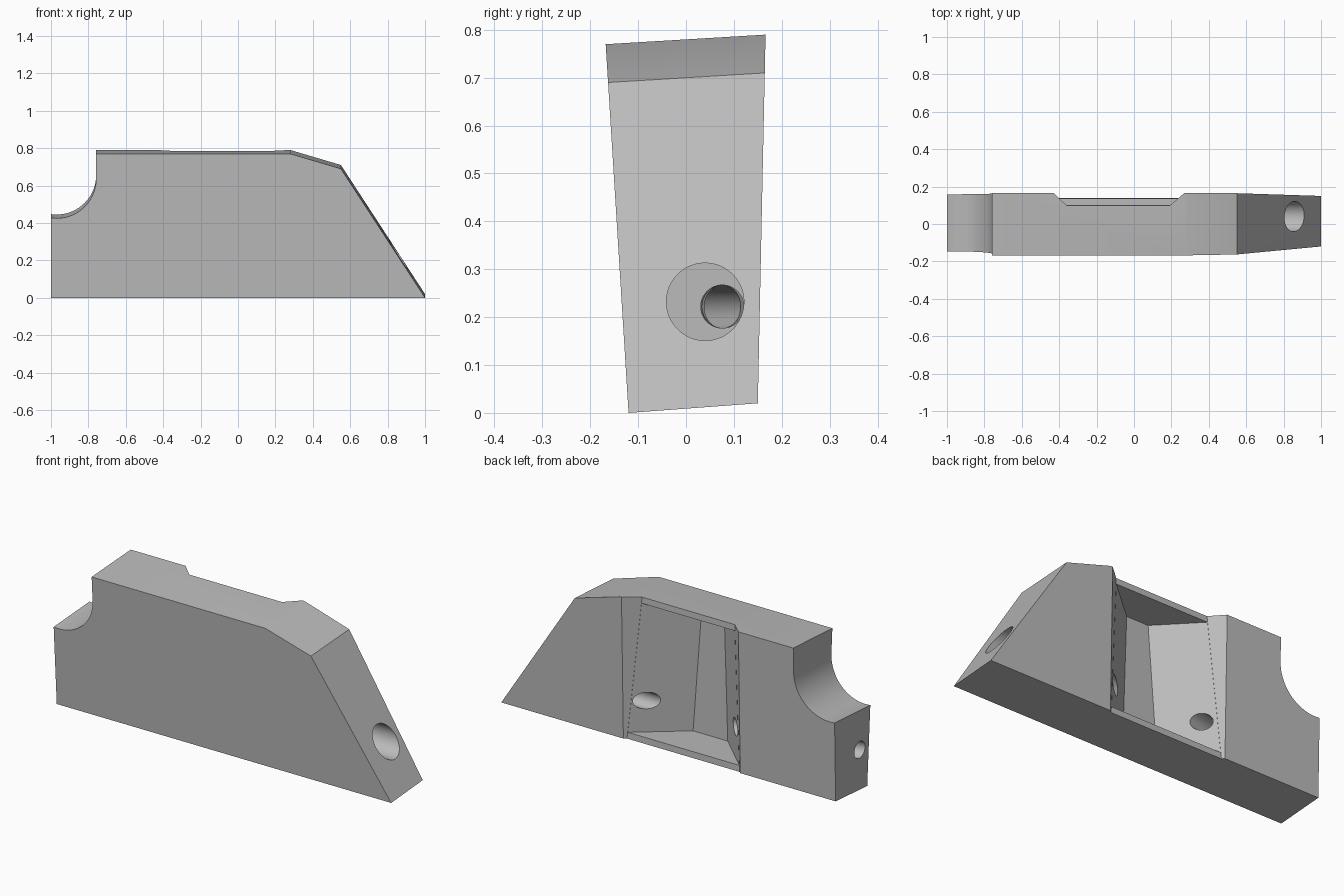
import bpy, bmesh, math
from mathutils import Vector

cube = bpy.data.objects.get("Cube")
if cube:
    bpy.data.objects.remove(cube, do_unlink=True)

grey = bpy.data.materials.new("plain_grey")
grey.use_nodes = True
grey.diffuse_color = (0.5, 0.5, 0.5, 1)
grey.node_tree.nodes["Principled BSDF"].inputs["Base Color"].default_value = (0.5, 0.5, 0.5, 1)


def add_object(name, bm):
    bmesh.ops.recalc_face_normals(bm, faces=bm.faces)
    mesh = bpy.data.meshes.new(name)
    bm.to_mesh(mesh)
    bm.free()
    mesh.materials.append(grey)
    obj = bpy.data.objects.new(name, mesh)
    bpy.context.collection.objects.link(obj)
    return obj


def loft(name, first, last):
    """Solid between two matching outlines."""
    bm = bmesh.new()
    a = [bm.verts.new(p) for p in first]
    b = [bm.verts.new(p) for p in last]
    bm.faces.new(a)
    bm.faces.new(b)
    for i in range(len(a)):
        j = (i + 1) % len(a)
        bm.faces.new((a[i], a[j], b[j], b[i]))
    return add_object(name, bm)


def rod(name, start, end, radius):
    """Cylinder between two points."""
    start, end = Vector(start), Vector(end)
    axis = end - start
    bm = bmesh.new()
    bmesh.ops.create_cone(bm, cap_ends=True, segments=48, radius1=radius,
                          radius2=radius, depth=axis.length)
    obj = add_object(name, bm)
    obj.rotation_mode = 'QUATERNION'
    obj.rotation_quaternion = axis.to_track_quat('Z', 'Y')
    obj.location = (start + end) / 2
    return obj


def back_y(z):
    return 0.15 + 0.021 * z


def trapezoid(z, floor_y, inset=0.0, tilt=0.0, outer=0.1):
    """Section of the pocket, narrowing towards the front."""
    points = []
    for y in (back_y(z) + outer, floor_y):
        depth = back_y(z) - y
        right = (0.27 - 1.17 * depth - inset, y, z + tilt * y)
        left = (-0.43 + 1.03 * depth + inset, y, z + tilt * y)
        points += [left, right] if y > floor_y else [right, left]
    return points


# Body: side outline with a round corner cut, tapered towards the base
outline = [(-1, 0), (-1, 0.427)]
for i in range(17):
    a = math.radians(-90 + 90 * i / 16)
    outline.append((-0.97 + 0.212 * math.cos(a), 0.637 + 0.212 * math.sin(a)))
outline += [(-0.758, 0.77), (0.28, 0.77), (0.55, 0.69), (1, 0)]
body = loft("body",
            [(x, -0.12 - 0.062 * z, z) for x, z in outline],
            [(x, back_y(z), z + 0.02) for x, z in outline])

# Cutters: open rim, deep pocket, bolt recess and bolt holes
cutters = [
    loft("rim_cutter", trapezoid(-0.05, 0.142), trapezoid(0.85, 0.097)),
    loft("pocket_cutter", trapezoid(0.049, -0.072, 0.001, 0.03),
         trapezoid(0.75, -0.092, 0.001, 0.03)),
    rod("recess_cutter", (0.5, 0.04, 0.232), (1.1, 0.04, 0.232), 0.081),
    rod("right_hole_cutter", (0.1, 0.079, 0.222), (0.6, 0.075, 0.222), 0.045),
    rod("left_hole_cutter", (-1.1, -0.075, 0.22), (-0.25, 0.096, 0.222), 0.045),
]
for cutter in cutters:
    mod = body.modifiers.new(cutter.name, 'BOOLEAN')
    mod.operation = 'DIFFERENCE'
    mod.solver = 'EXACT'
    mod.object = cutter

# Bake the cuts, then drop the helpers
bpy.context.view_layer.update()
result = body.evaluated_get(bpy.context.evaluated_depsgraph_get())
body_mesh = bpy.data.meshes.new_from_object(result)
body.modifiers.clear()
body.data = body_mesh
for cutter in cutters:
    bpy.data.objects.remove(cutter, do_unlink=True)

bpy.ops.object.select_all(action='DESELECT')
body.select_set(True)
bpy.context.view_layer.objects.active = body
bpy.ops.object.shade_smooth_by_angle(angle=math.radians(25))
